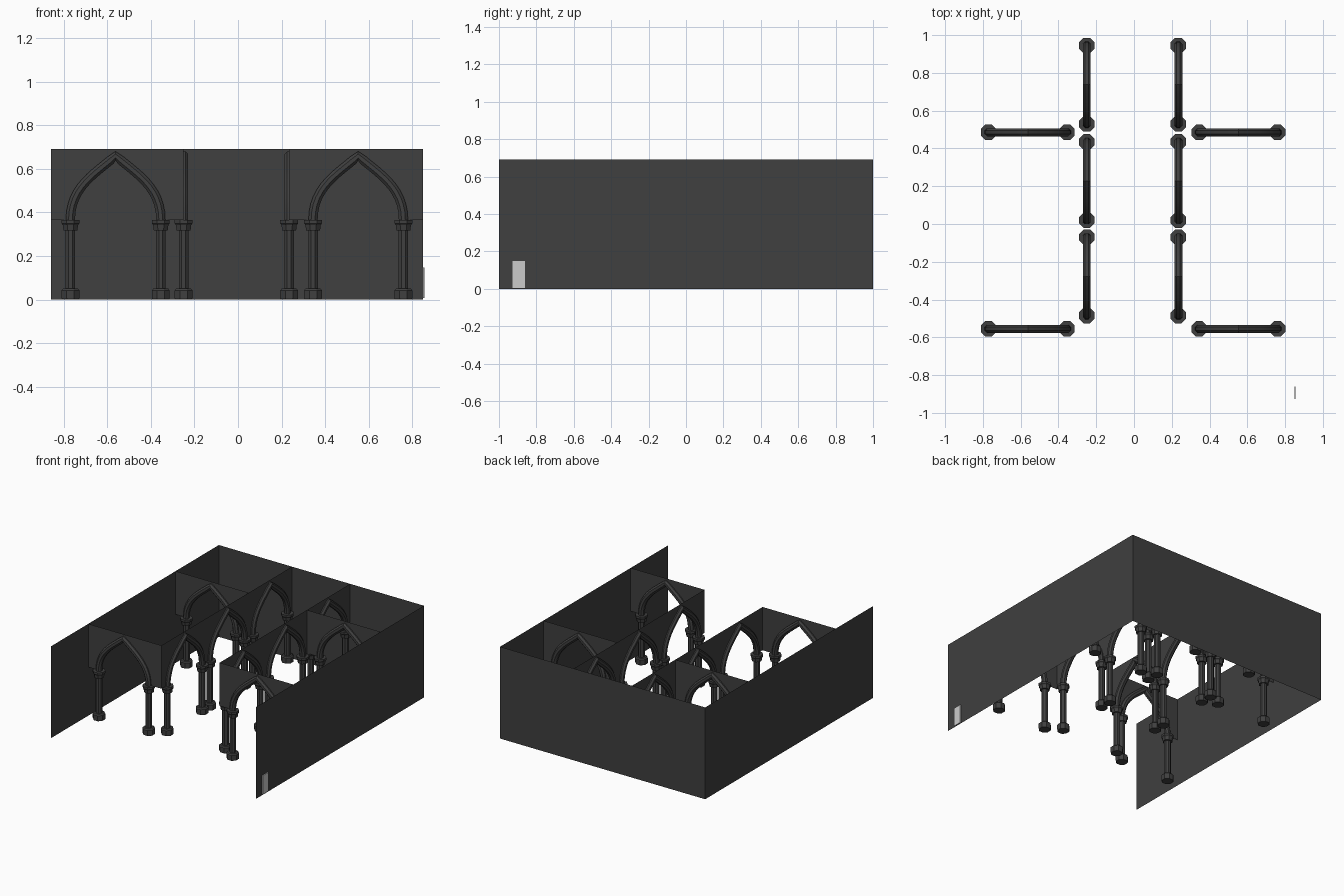
import bpy, bmesh, math

if "Cube" in bpy.data.objects:
    bpy.data.objects.remove(bpy.data.objects["Cube"])

H = 0.692            # wall height
SPRING = 0.366       # level where arches start
HALF = 0.2075        # half spacing of a column pair
X0, X1 = -0.86, 0.85
NAVE = (-0.25, 0.235)
NAVE_ARCHES = (-0.2775, 0.2275, 0.7375)
AISLE_Y = (-0.555, 0.485)

dark = bpy.data.materials.new("dark_stone")
dark.diffuse_color = (0.05, 0.05, 0.05, 1)
dark.use_nodes = True
dark.node_tree.nodes["Principled BSDF"].inputs["Base Color"].default_value = dark.diffuse_color


def finish(bm, name, mat=dark, smooth=False):
    bmesh.ops.recalc_face_normals(bm, faces=bm.faces)
    me = bpy.data.meshes.new(name)
    bm.to_mesh(me)
    bm.free()
    ob = bpy.data.objects.new(name, me)
    bpy.context.collection.objects.link(ob)
    if mat:
        me.materials.append(mat)
    if smooth:
        bpy.ops.object.select_all(action='DESELECT')
        ob.select_set(True)
        bpy.context.view_layer.objects.active = ob
        bpy.ops.object.shade_smooth_by_angle(angle=math.radians(30))
    return ob


def place(axis, line, u, v, z):
    return (u, line + v, z) if axis == 'x' else (line + v, u, z)


def skin(bm, rings):
    loops = [[bm.verts.new(p) for p in r] for r in rings]
    n = len(loops[0])
    for a, b in zip(loops, loops[1:]):
        for i in range(n):
            bm.faces.new((a[i], a[(i + 1) % n], b[(i + 1) % n], b[i]))
    bm.faces.new(loops[0])
    bm.faces.new(loops[-1])


def octagon(apothem):
    r = apothem / math.cos(math.pi / 8)
    return [(r * math.cos(math.pi / 8 + i * math.pi / 4),
             r * math.sin(math.pi / 8 + i * math.pi / 4)) for i in range(8)]


def arch_curve(n=12):
    # pointed arch centreline from left springing over the apex to the right
    p = ((HALF, SPRING), (HALF, 0.52), (0.09, 0.58), (0, 0.66))
    half = []
    for k in range(n + 1):
        t = k / n
        w = ((1 - t) ** 3, 3 * t * (1 - t) ** 2, 3 * t * t * (1 - t), t ** 3)
        half.append((sum(a * q[0] for a, q in zip(w, p)),
                     sum(a * q[1] for a, q in zip(w, p))))
    return [(-u, z) for u, z in half] + half[-2::-1]


CURVE = arch_curve()
COLUMN = [(0.038, 0), (0.041, 0.006), (0.041, 0.042), (0.034, 0.05), (0.022, 0.051),
          (0.022, 0.316), (0.032, 0.317), (0.035, 0.342), (0.041, 0.350), (0.041, SPRING)]


def column(axis, line, u):
    bm = bmesh.new()
    cx, cy, _ = place(axis, line, u, 0, 0)
    skin(bm, [[(cx + x, cy + y, z) for x, y in octagon(r)] for r, z in COLUMN])
    finish(bm, "column")


def arch_rib(axis, line, c):
    bm = bmesh.new()
    rings = []
    for k, (u, z) in enumerate(CURVE):
        a, b = CURVE[max(k - 1, 0)], CURVE[min(k + 1, len(CURVE) - 1)]
        du, dz = b[0] - a[0], b[1] - a[1]
        l = math.hypot(du, dz)
        nu, nz = -dz / l, du / l
        if k in (0, len(CURVE) - 1):
            nu, nz = (-1 if k == 0 else 1), 0
        rings.append([place(axis, line, c + u + nu * s, v, z + nz * s) for s, v in octagon(0.021)])
    skin(bm, rings)
    finish(bm, "arch_rib", smooth=True)


def spandrel(axis, line, start, end, centres):
    # thin wall above the arches, cut out along each arch centreline
    bm = bmesh.new()
    edges = [start] + [(a + b) / 2 for a, b in zip(centres, centres[1:])] + [end]
    for c, lo, hi in zip(centres, edges, edges[1:]):
        low = [(lo, SPRING)] + [(c + u, z) for u, z in CURVE] + [(hi, SPRING)]
        vs = [(bm.verts.new(place(axis, line, u, 0, z)),
               bm.verts.new(place(axis, line, u, 0, H))) for u, z in low]
        for a, b in zip(vs, vs[1:]):
            bm.faces.new((a[0], b[0], b[1], a[1]))
    bmesh.ops.remove_doubles(bm, verts=bm.verts, dist=1e-5)
    finish(bm, "spandrel_wall")


def arcade(axis, line, start, end, centres):
    spandrel(axis, line, start, end, centres)
    for c in centres:
        arch_rib(axis, line, c)
        column(axis, line, c - HALF)
        column(axis, line, c + HALF)


# outer walls
for name, a, b in (("left_wall", (X0, -1), (X0, 1)), ("back_wall", (X0, 1), (X1, 1)),
                   ("right_wall", (X1, 1), (X1, -1))):
    bm = bmesh.new()
    bm.faces.new([bm.verts.new(p) for p in ((*a, 0), (*b, 0), (*b, H), (*a, H))])
    finish(bm, name)

# nave arcades running front to back
for x in NAVE:
    arcade('y', x, AISLE_Y[0], 1, NAVE_ARCHES)

# cross arches over the side aisles
for y in AISLE_Y:
    arcade('x', y, X0, NAVE[0], (-0.5625,))
    arcade('x', y, NAVE[1], X1, (0.5525,))

# small door on the right wall
bm = bmesh.new()
bmesh.ops.create_cube(bm, size=1)
for v in bm.verts:
    v.co = (0.853 + v.co.x * 0.006, -0.894 + v.co.y * 0.066, 0.077 + v.co.z * 0.142)
finish(bm, "door", mat=None)
